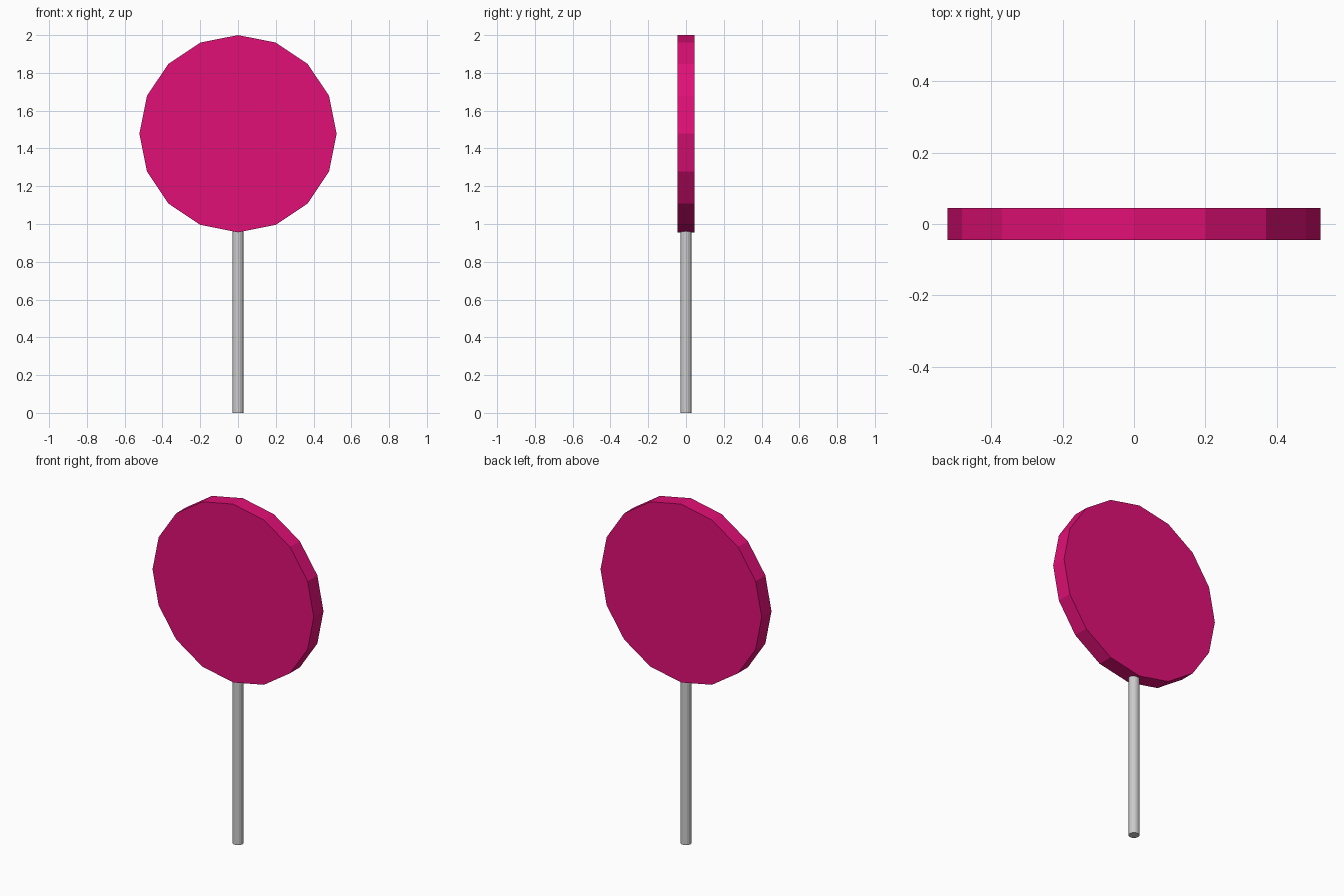
import bpy, math

if "Cube" in bpy.data.objects:
    bpy.data.objects.remove(bpy.data.objects["Cube"])


def material(name, color):
    mat = bpy.data.materials.new(name)
    mat.diffuse_color = (*color, 1.0)
    mat.use_nodes = True
    mat.node_tree.nodes["Principled BSDF"].inputs["Base Color"].default_value = mat.diffuse_color
    return mat


def cylinder(name, sides, radius, depth, z, mat, tilt=0.0):
    bpy.ops.mesh.primitive_cylinder_add(
        vertices=sides, radius=radius, depth=depth,
        location=(0, 0, z), rotation=(tilt, 0, 0))
    obj = bpy.context.object
    obj.name = name
    obj.data.materials.append(mat)
    return obj


pink = material("candy pink", (0.75, 0.005, 0.18))
grey = material("stick grey", (0.60, 0.60, 0.60))

# flat sixteen-sided candy disc facing the front
cylinder("candy_disc", 16, 0.522, 0.09, 1.478, pink, math.pi / 2)

# thin stick, its top just inside the disc
cylinder("stick", 16, 0.029, 0.97, 0.485, grey)
